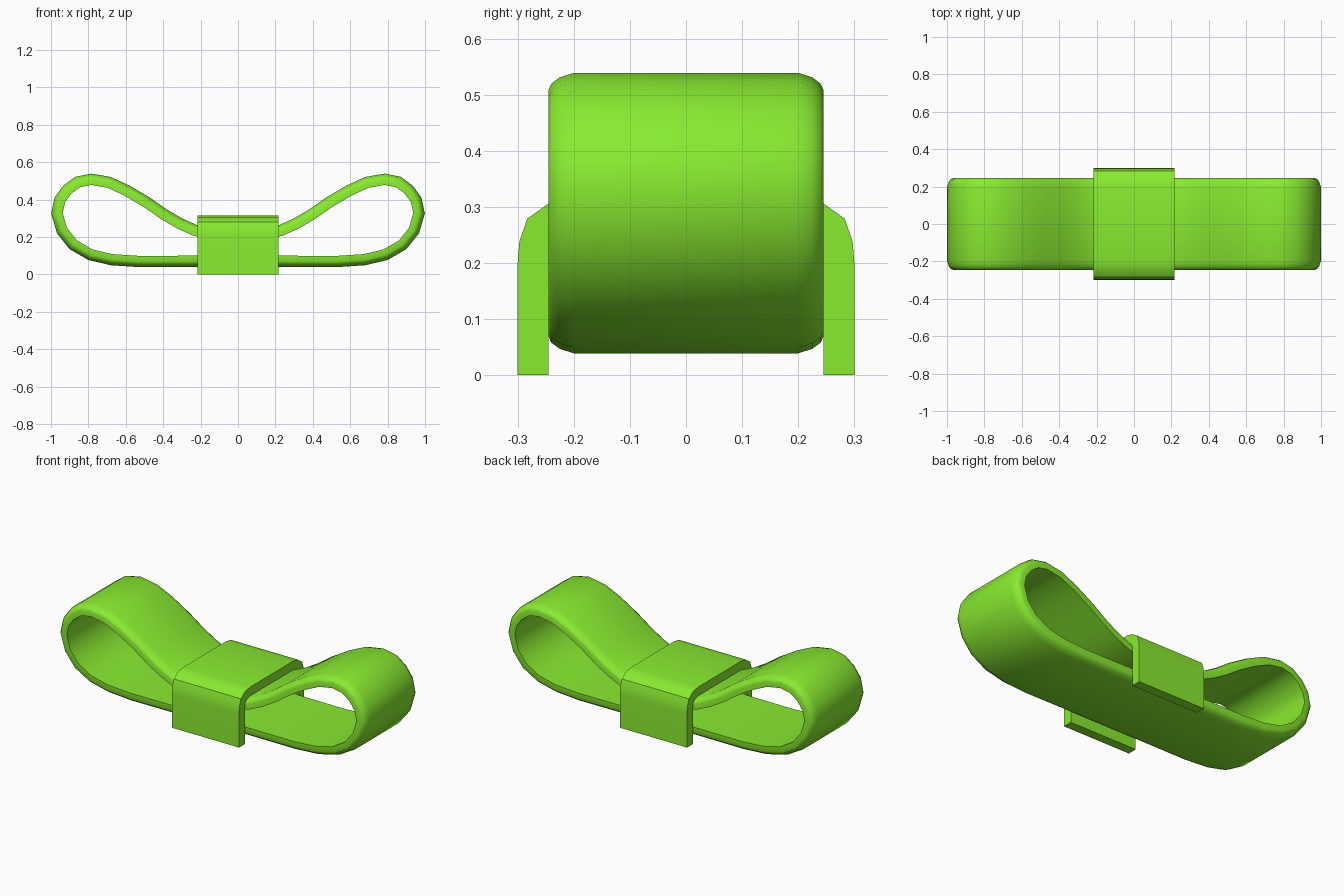
import bpy, bmesh
from mathutils import Vector

if "Cube" in bpy.data.objects:
    bpy.data.objects.remove(bpy.data.objects["Cube"])

green = bpy.data.materials.new("green")
green.diffuse_color = (0.25, 0.83, 0.03, 1)
green.use_nodes = True
green.node_tree.nodes["Principled BSDF"].inputs["Base Color"].default_value = green.diffuse_color


def loft(name, rings, angle):
    """Skin a list of closed rings that also close on themselves, or cap the ends."""
    bm = bmesh.new()
    vs = [[bm.verts.new(p) for p in ring] for ring in rings]
    n, m = len(vs), len(vs[0])
    closed = n > 2
    for i in range(n if closed else n - 1):
        for j in range(m):
            a, b = vs[i], vs[(i + 1) % n]
            bm.faces.new((a[j], b[j], b[(j + 1) % m], a[(j + 1) % m]))
    if not closed:
        bm.faces.new(vs[0])
        bm.faces.new(vs[-1][::-1])
    bmesh.ops.recalc_face_normals(bm, faces=bm.faces)
    me = bpy.data.meshes.new(name)
    bm.to_mesh(me)
    bm.free()
    me.materials.append(green)
    ob = bpy.data.objects.new(name, me)
    bpy.context.collection.objects.link(ob)
    bpy.context.view_layer.objects.active = ob
    ob.select_set(True)
    bpy.ops.object.shade_smooth_by_angle(angle=angle)
    ob.select_set(False)
    return ob


# Ribbon loop: outer outline of the right half in x, z, mirrored to the left
half = [(0, 0.04), (0.25, 0.04), (0.53, 0.039), (0.68, 0.049), (0.8, 0.077),
        (0.9, 0.135), (0.968, 0.22), (0.999, 0.325), (0.981, 0.41), (0.935, 0.474),
        (0.87, 0.522), (0.785, 0.539), (0.68, 0.521), (0.58, 0.475), (0.47, 0.41),
        (0.38, 0.347), (0.3, 0.3), (0.22, 0.264), (0.1, 0.245), (0, 0.242)]
outline = half + [(-x, z) for x, z in half[-2:0:-1]]

# Band cross-section as y, depth: rounded outside, flat inside
side = [(0.2, 0), (0.225, 0.008), (0.24, 0.019), (0.245, 0.03), (0.245, 0.06)]
section = side + [(-y, d) for y, d in reversed(side)]

rings = []
for i, (x, z) in enumerate(outline):
    p = Vector((x, z))
    a = (p - Vector(outline[i - 1])).normalized()
    b = (Vector(outline[(i + 1) % len(outline)]) - p).normalized()
    t = (a + b).normalized()
    inward = Vector((-t.y, t.x)) / max(t.dot(a), 0.5)
    rings.append([(x + inward.x * d, y, z + inward.y * d) for y, d in section])
loft("ribbon_loop", rings, 0.8)

# Centre band: upside-down U with rounded shoulders, open below
u_half = [(0.3, 0), (0.3, 0.2), (0.297, 0.238), (0.283, 0.279), (0.245, 0.306), (0.2, 0.315)]
u_inner = [(0.2, 0.26), (0.235, 0.24), (0.245, 0.2), (0.245, 0)]


def mirror(pts):
    return [(-y, z) for y, z in reversed(pts)]


profile = u_half + mirror(u_half) + mirror(u_inner) + u_inner
loft("centre_band", [[(x, y, z) for y, z in profile] for x in (-0.217, 0.217)], 0.6)
